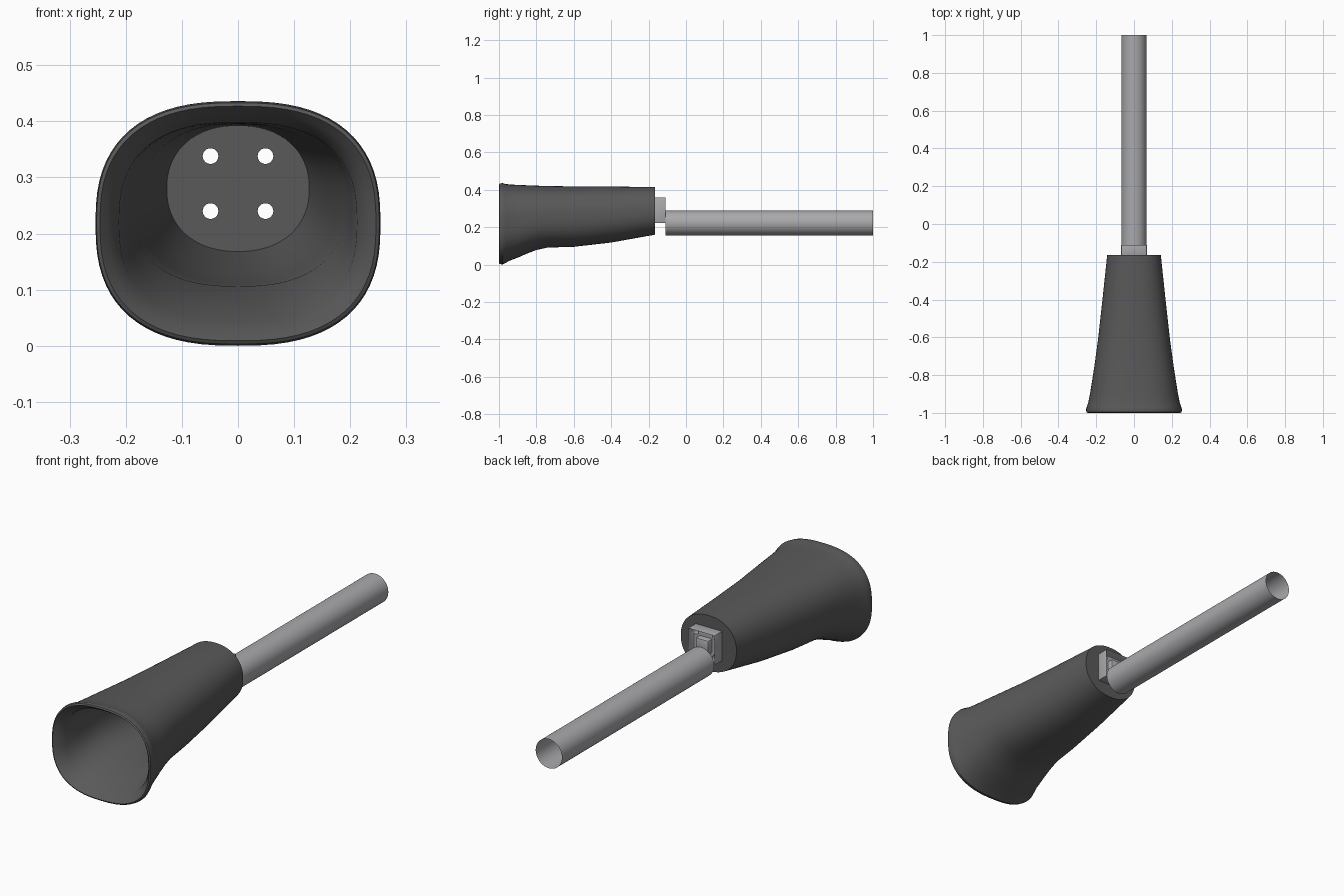
import bpy, bmesh
from math import cos, sin, tau, pi, radians
from mathutils import Matrix

if "Cube" in bpy.data.objects:
    bpy.data.objects.remove(bpy.data.objects["Cube"])


def material(name, grey):
    m = bpy.data.materials.new(name)
    m.use_nodes = True
    m.diffuse_color = (*grey, 1)
    bsdf = next(n for n in m.node_tree.nodes if n.type == 'BSDF_PRINCIPLED')
    bsdf.inputs["Base Color"].default_value = (*grey, 1)
    return m


DARK = material("dark_grey", (0.1, 0.1, 0.102))
METAL = material("light_grey_metal", (0.4, 0.4, 0.42))


def finish(bm, name, mat):
    bmesh.ops.recalc_face_normals(bm, faces=bm.faces[:])
    mesh = bpy.data.meshes.new(name)
    bm.to_mesh(mesh)
    bm.free()
    mesh.materials.append(mat)
    obj = bpy.data.objects.new(name, mesh)
    bpy.context.collection.objects.link(obj)
    return obj


def activate(obj):
    bpy.ops.object.select_all(action='DESELECT')
    obj.select_set(True)
    bpy.context.view_layer.objects.active = obj


def smooth(obj, angle=35):
    activate(obj)
    bpy.ops.object.shade_smooth_by_angle(angle=radians(angle))


def apply(obj, mod):
    activate(obj)
    bpy.ops.object.modifier_apply(modifier=mod.name)


def spow(v, e):
    return abs(v) ** e * (1 if v >= 0 else -1)


def section(bm, y, half, low, high, count=72):
    """Rounded cross-section, squarer towards the mouth."""
    e = 2 / (2.2 + 0.35 * min(1, max(0, (-y - 0.16) / 0.84)))
    mid, tall = (low + high) / 2, (high - low) / 2
    ring = []
    for i in range(count):
        a = tau * i / count
        ring.append(bm.verts.new((half * spow(cos(a), e), y, mid + tall * spow(sin(a), e))))
    return ring


def box(bm, half, y0, y1, z0, z1):
    m = Matrix.Translation((0, (y0 + y1) / 2, (z0 + z1) / 2))
    m = m @ Matrix.Diagonal((2 * half, y1 - y0, z1 - z0, 1))
    bmesh.ops.create_cube(bm, size=1, matrix=m)


# Hollow socket: inner wall, rolled lip, outer wall, as (y, half width, bottom, top)
inner = [(-0.19, 0.127, 0.168, 0.392), (-0.4, 0.152, 0.130, 0.394),
         (-0.6, 0.172, 0.110, 0.395), (-0.75, 0.190, 0.106, 0.396),
         (-0.85, 0.203, 0.078, 0.397), (-0.955, 0.212, 0.042, 0.398)]
lip = [(-0.985, 0.232, 0.022, 0.416), (-1.0, 0.246, 0.009, 0.427),
       (-0.996, 0.252, 0.003, 0.433), (-0.982, 0.254, 0.0, 0.436),
       (-0.965, 0.249, 0.009, 0.431)]
outer = [(-0.94, 0.241, 0.022, 0.428), (-0.9, 0.233, 0.037, 0.426),
         (-0.85, 0.225, 0.059, 0.424), (-0.8, 0.217, 0.078, 0.422),
         (-0.74, 0.208, 0.091, 0.420), (-0.6, 0.189, 0.095, 0.418),
         (-0.4, 0.167, 0.118, 0.417), (-0.165, 0.142, 0.160, 0.415)]
bm = bmesh.new()
rings = [section(bm, *s) for s in inner + lip + outer]
for a, b in zip(rings, rings[1:]):
    for i in range(len(a)):
        j = (i + 1) % len(a)
        bm.faces.new((a[i], a[j], b[j], b[i]))
bm.faces.new(rings[0])
bm.faces.new(rings[-1])
socket = finish(bm, "socket", DARK)

# Square adapter plate with a raised frame
bm = bmesh.new()
box(bm, 0.068, -0.17, -0.108, 0.222, 0.36)
bm.faces.ensure_lookup_table()
back = max(bm.faces, key=lambda f: f.calc_center_median().y)
bmesh.ops.inset_region(bm, faces=[back], thickness=0.014)
bmesh.ops.translate(bm, verts=back.verts[:], vec=(0, -0.035, 0))
adapter = finish(bm, "adapter_frame", METAL)
bevel = adapter.modifiers.new("bevel", 'BEVEL')
bevel.width, bevel.segments = 0.004, 2
apply(adapter, bevel)

# Central block inside the frame
bm = bmesh.new()
box(bm, 0.033, -0.16, -0.114, 0.258, 0.324)
block = finish(bm, "adapter_block", METAL)
bevel = block.modifiers.new("bevel", 'BEVEL')
bevel.width, bevel.segments = 0.006, 2
apply(block, bevel)
smooth(block)

# Four bolt holes through the socket end and the plate
ROT = Matrix.Rotation(pi / 2, 4, 'X')
for part, mat in ((socket, DARK), (adapter, METAL)):
    bm = bmesh.new()
    for x in (-0.049, 0.049):
        for z in (0.24, 0.338):
            bmesh.ops.create_cone(bm, cap_ends=True, segments=24, radius1=0.014, radius2=0.014,
                                  depth=0.2, matrix=Matrix.Translation((x, -0.15, z)) @ ROT)
    cutter = finish(bm, "hole_cutter", mat)
    cutter.hide_render = True
    cut = part.modifiers.new("holes", 'BOOLEAN')
    cut.operation, cut.solver, cut.object = 'DIFFERENCE', 'EXACT', cutter
    apply(part, cut)
    bpy.data.objects.remove(cutter)
    smooth(part)

# Open tube
bm = bmesh.new()
bmesh.ops.create_cone(bm, cap_ends=False, segments=48, radius1=0.067, radius2=0.067, depth=1.11,
                      matrix=Matrix.Translation((0, 0.445, 0.222)) @ ROT)
smooth(finish(bm, "tube", METAL))
